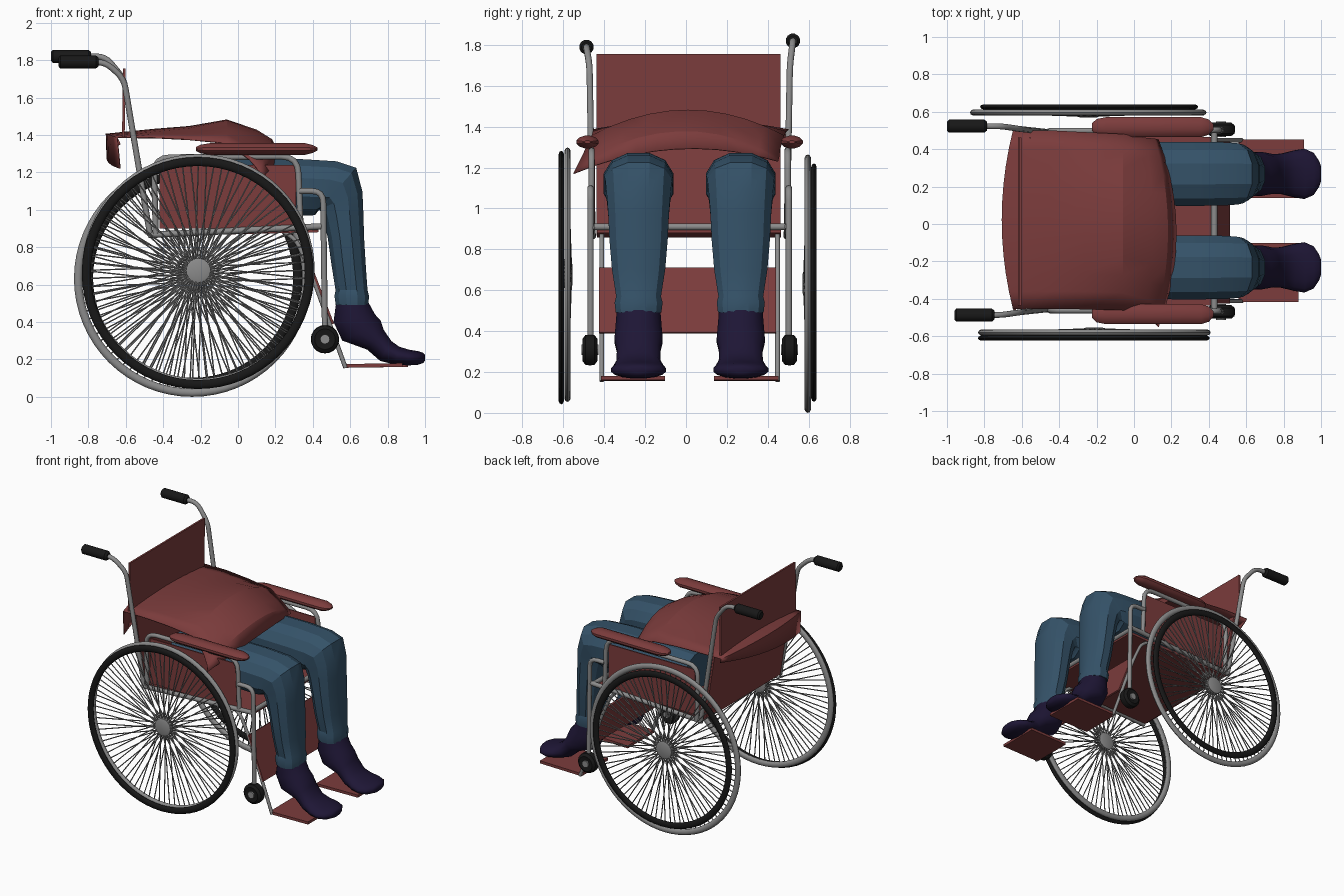
import bpy, bmesh, math
from mathutils import Vector, Matrix

if "Cube" in bpy.data.objects:
    bpy.data.objects.remove(bpy.data.objects["Cube"])

YC = 0.018  # sideways offset of the chair's middle


def material(name, rgb):
    m = bpy.data.materials.new(name)
    m.diffuse_color = (*rgb, 1)
    m.use_nodes = True
    m.node_tree.nodes["Principled BSDF"].inputs["Base Color"].default_value = m.diffuse_color
    return m


RED = material("red_cloth", (0.20, 0.045, 0.045))
BLUE = material("denim", (0.035, 0.085, 0.14))
NAVY = material("navy", (0.013, 0.008, 0.036))
BLACK = material("rubber", (0.009, 0.009, 0.009))
STEEL = material("steel", (0.26, 0.26, 0.26))


def finish(name, bm, mat=STEEL, smooth=None):
    bmesh.ops.recalc_face_normals(bm, faces=bm.faces)
    me = bpy.data.meshes.new(name)
    bm.to_mesh(me)
    bm.free()
    ob = bpy.data.objects.new(name, me)
    bpy.context.collection.objects.link(ob)
    me.materials.append(mat)
    if smooth:
        bpy.ops.object.select_all(action='DESELECT')
        ob.select_set(True)
        bpy.context.view_layer.objects.active = ob
        bpy.ops.object.shade_smooth_by_angle(angle=math.radians(smooth))
    return ob


def skin(bm, rings):
    vs = [[bm.verts.new(p) for p in r] for r in rings]
    n = len(vs[0])
    for a, b in zip(vs, vs[1:]):
        for i in range(n):
            bm.faces.new((a[i], a[(i + 1) % n], b[(i + 1) % n], b[i]))
    bm.faces.new(vs[0])
    bm.faces.new(vs[-1])


def loft(name, y, rings, mat, n=14, power=0.85, smooth=35):
    # each ring: x, z, half width in y, half depth, tilt of the depth axis
    def ring(x, z, w, d, tilt):
        a, pts = math.radians(tilt), []
        for i in range(n):
            t = 2 * math.pi * (i + 0.5) / n
            c, s = math.cos(t), math.sin(t)
            c, s = (math.copysign(abs(k) ** power, k) for k in (c, s))
            pts.append(Vector((x + d * s * math.cos(a), y + w * c, z + d * s * math.sin(a))))
        return pts
    bm = bmesh.new()
    skin(bm, [ring(*r) for r in rings])
    return finish(name, bm, mat, smooth)


def tube(name, pts, r=0.017, fillet=0.06, n=10):
    pts = [Vector(p) for p in pts]
    path = [pts[0]]
    for a, p, b in zip(pts, pts[1:], pts[2:]):
        f = min(fillet, (a - p).length * 0.49, (b - p).length * 0.49)
        s, e = p + (a - p).normalized() * f, p + (b - p).normalized() * f
        for k in range(5):
            t = k / 4
            path.append(s * (1 - t) ** 2 + p * 2 * t * (1 - t) + e * t * t)
    path.append(pts[-1])
    rings = []
    for i, p in enumerate(path):
        d = (path[min(i + 1, len(path) - 1)] - path[max(i - 1, 0)]).normalized()
        u = d.cross(Vector((0, 1, 0)) if abs(d.y) < 0.9 else Vector((0, 0, 1))).normalized()
        v = d.cross(u)
        rings.append([p + r * (u * math.cos(q) + v * math.sin(q))
                      for q in (2 * math.pi * k / n for k in range(n))])
    bm = bmesh.new()
    skin(bm, rings)
    return finish(name, bm, STEEL, 40)


def plate(name, a, b, y0, y1, t=0.02):
    # flat slab running from a to b in x,z
    d = Vector((b[0] - a[0], 0, b[1] - a[1])).normalized()
    o = Vector((-d.z, 0, d.x)) * t / 2
    A, B = Vector((a[0], 0, a[1])), Vector((b[0], 0, b[1]))
    bm = bmesh.new()
    skin(bm, [[q + Vector((0, y, 0)) for q in (A - o, A + o, B + o, B - o)] for y in (y0, y1)])
    return finish(name, bm, RED)


def lathe(name, c, profile, mat, n=48, closed=True, smooth=40):
    # profile of (radius, y) turned round a y axis through c
    bm = bmesh.new()
    rings = [[bm.verts.new((c[0] + r * math.cos(2 * math.pi * i / n), c[1] + y,
                            c[2] + r * math.sin(2 * math.pi * i / n))) for i in range(n)]
             for r, y in profile]
    for a, b in zip(rings, rings[1:] + rings[:1] if closed else rings[1:]):
        for i in range(n):
            bm.faces.new((a[i], a[(i + 1) % n], b[(i + 1) % n], b[i]))
    if not closed:
        bm.faces.new(rings[0])
        bm.faces.new(rings[-1])
    return finish(name, bm, mat, smooth)


def oval(R, dr, dy, n=10):
    return [(R - dr + dr * math.cos(2 * math.pi * k / n), dy * math.sin(2 * math.pi * k / n)) for k in range(n)]


def spokes(name, c, R, s, count=84):
    bm = bmesh.new()
    for i in range(count):
        t = 2 * math.pi * i / count
        h = t + (0.3 if i % 2 else -0.3)
        p = Vector((0.06 * math.cos(h), s * (-0.018 if i % 4 < 2 else 0.012), 0.06 * math.sin(h)))
        q = Vector((R * math.cos(t), 0, R * math.sin(t)))
        d = q - p
        m = Matrix.Translation(Vector(c) + (p + q) / 2) @ d.to_track_quat('Z', 'Y').to_matrix().to_4x4()
        bmesh.ops.create_cone(bm, segments=5, radius1=0.004, radius2=0.004, depth=d.length, matrix=m)
    return finish(name, bm)


# Big wheels: side, rim centre and radius, black ring centre and radius
for s, tag, cx, cz, R, bx, bz, bR in ((-1, "right", -0.212, 0.676, 0.622, -0.215, 0.662, 0.62),
                                      (1, "left", -0.245, 0.632, 0.632, -0.24, 0.637, 0.583)):
    y = s * 0.588 + 0.008
    lathe(tag + "_wheel_rim", (cx, y, cz), oval(R, 0.022, 0.016), STEEL, 64)
    lathe(tag + "_wheel_tyre", (bx, y + s * 0.03, bz), oval(bR, 0.024, 0.014), BLACK, 64)
    lathe(tag + "_wheel_hub", (cx, y, cz),
          [(0.045, -s * 0.026), (0.065, -s * 0.02), (0.065, s * 0.022), (0.045, s * 0.028)], STEEL, 20, False)
    spokes(tag + "_wheel_spokes", (cx, y, cz), R - 0.035, s)

# Side frames, armrests, casters, legs
for s, tag in ((-1, "right"), (1, "left")):
    Y = lambda v: s * v + YC
    gx, gz = -0.02 * s, 1.805 + 0.015 * s
    tube(tag + "_back_post", [(-0.85 + gx, Y(0.505), gz), (-0.71, Y(0.505), gz), (-0.61, Y(0.49), 1.70),
                              (-0.47, Y(0.475), 0.865)], 0.016, 0.05)
    loft(tag + "_grip", Y(0.505), [(gx + x, gz, r, r, 90) for x, r in
         ((-0.98, 0.024), (-0.97, 0.036), (-0.78, 0.036), (-0.765, 0.024))], BLACK, 12, 1)
    tube(tag + "_seat_rail", [(-0.48, Y(0.475), 0.865), (0.465, Y(0.48), 0.912)], 0.017)
    tube(tag + "_arm_frame", [(-0.44, Y(0.48), 0.87), (-0.45, Y(0.48), 1.28), (0.32, Y(0.48), 1.285),
                              (0.335, Y(0.48), 0.9)], 0.016, 0.09)
    tube(tag + "_front_post", [(0.33, Y(0.485), 1.10), (0.455, Y(0.485), 1.10), (0.465, Y(0.485), 0.33)], 0.016, 0.08)
    tube(tag + "_leg_hanger", [(0.24, Y(0.43), 0.885), (0.31, Y(0.43), 0.84), (0.385, Y(0.43), 0.68),
                               (0.575, Y(0.43), 0.155)], 0.012, 0.08)
    loft(tag + "_armrest", Y(0.5), [(x, 1.325, w, d, 90) for x, w, d in
         ((-0.225, 0.02, 0.01), (-0.2, 0.045, 0.024), (-0.15, 0.055, 0.032), (0.36, 0.055, 0.032),
          (0.40, 0.042, 0.022), (0.425, 0.015, 0.008))], RED, 12, 1)
    lathe(tag + "_caster_tyre", (0.465, Y(0.488), 0.308),
          [(0.02, -0.03), (0.055, -0.036), (0.073, -0.022), (0.076, 0), (0.073, 0.022), (0.055, 0.036), (0.02, 0.03)],
          BLACK, 20, False)
    lathe(tag + "_caster_hub", (0.465, Y(0.488), 0.308), [(0.026, -0.042), (0.026, 0.042)], STEEL, 12, False)
    ends = sorted((Y(0.463), Y(0.472)))
    plate(tag + "_side_panel", (-0.055, 0.9), (-0.055, 1.24), ends[0], ends[1], 0.73)
    ends = sorted((Y(0.12), Y(0.435)))
    plate(tag + "_footplate", (0.56, 0.165), (0.895 + 0.015 * s, 0.17), ends[0], ends[1])
    # trouser leg: thigh, bent knee, shin, flared hem
    loft(tag + "_trouser_leg", Y(0.25), [
        (-0.3, 1.12, 0.17, 0.14, 90), (0.1, 1.125, 0.175, 0.15, 90), (0.34, 1.12, 0.176, 0.155, 88),
        (0.47, 1.115, 0.174, 0.160, 68), (0.525, 1.105, 0.168, 0.165, 48), (0.55, 1.05, 0.160, 0.128, 22),
        (0.562, 0.97, 0.153, 0.112, 3), (0.577, 0.85, 0.147, 0.1, 0), (0.592, 0.7, 0.134, 0.094, 0),
        (0.607, 0.57, 0.113, 0.088, 0), (0.608, 0.54, 0.121, 0.095, 0), (0.61, 0.49, 0.115, 0.09, 0)],
        BLUE, 12, 0.85, 22)
    loft(tag + "_shoe", Y(0.25), [
        (0.61, 0.51, 0.108, 0.086, 0), (0.622, 0.42, 0.115, 0.115, 10), (0.66, 0.355, 0.120, 0.118, 28),
        (0.735, 0.305, 0.108, 0.070, 50), (0.79, 0.245, 0.110, 0.062, 60), (0.85, 0.220, 0.126, 0.050, 75),
        (0.91, 0.210, 0.137, 0.043, 82), (0.96, 0.207, 0.115, 0.038, 86), (0.99, 0.208, 0.07, 0.028, 90),
        (1.0, 0.21, 0.04, 0.016, 90)], NAVY, 16, 0.95, 50)

# Seat, backrest, calf panel, cross bar
plate("seat", (-0.47, 0.868), (0.43, 0.89), -0.435, 0.465, 0.02)
plate("backrest", (-0.608, 1.755), (-0.613, 1.39), -0.437, 0.462, 0.014)
plate("lower_backrest", (-0.56, 1.39), (-0.48, 0.87), -0.437, 0.462, 0.014)
plate("calf_panel", (0.385, 0.71), (0.508, 0.39), -0.425, 0.44, 0.012)
tube("front_cross_bar", [(0.43, -0.465, 0.91), (0.43, 0.50, 0.91)], 0.017)

# Lap blanket: middle x, edge x, crown z, edge z, y limits, rise of z towards +y
rows = [(-0.70, -0.63, 1.275, 1.285, -0.47, 0.49, 0.065), (-0.705, -0.645, 1.405, 1.385, -0.455, 0.50, 0),
        (-0.45, -0.45, 1.43, 1.385, -0.455, 0.50, 0), (-0.26, -0.26, 1.445, 1.375, -0.455, 0.49, 0),
        (-0.06, -0.06, 1.48, 1.355, -0.46, 0.48, 0), (0.10, 0.06, 1.425, 1.28, -0.50, 0.46, 0.01),
        (0.18, 0.11, 1.375, 1.23, -0.53, 0.455, 0.02), (0.225, 0.13, 1.29, 1.20, -0.55, 0.45, 0.03)]
bm = bmesh.new()
N = 10
grid = []
for xm, xe, zc, ze, y0, y1, rise in rows:
    line = []
    for j in range(N + 1):
        v = 2 * j / N - 1
        k = abs(v) ** 2
        line.append(bm.verts.new((xm + (xe - xm) * k, y0 + (y1 - y0) * j / N, zc + (ze - zc) * k + rise * v)))
    grid.append(line)
for a, b in zip(grid, grid[1:]):
    for j in range(N):
        bm.faces.new((a[j], a[j + 1], b[j + 1], b[j]))
blanket = finish("lap_blanket", bm, RED, 25)
thick = blanket.modifiers.new("thickness", 'SOLIDIFY')
thick.thickness = 0.006
thick.offset = 0
